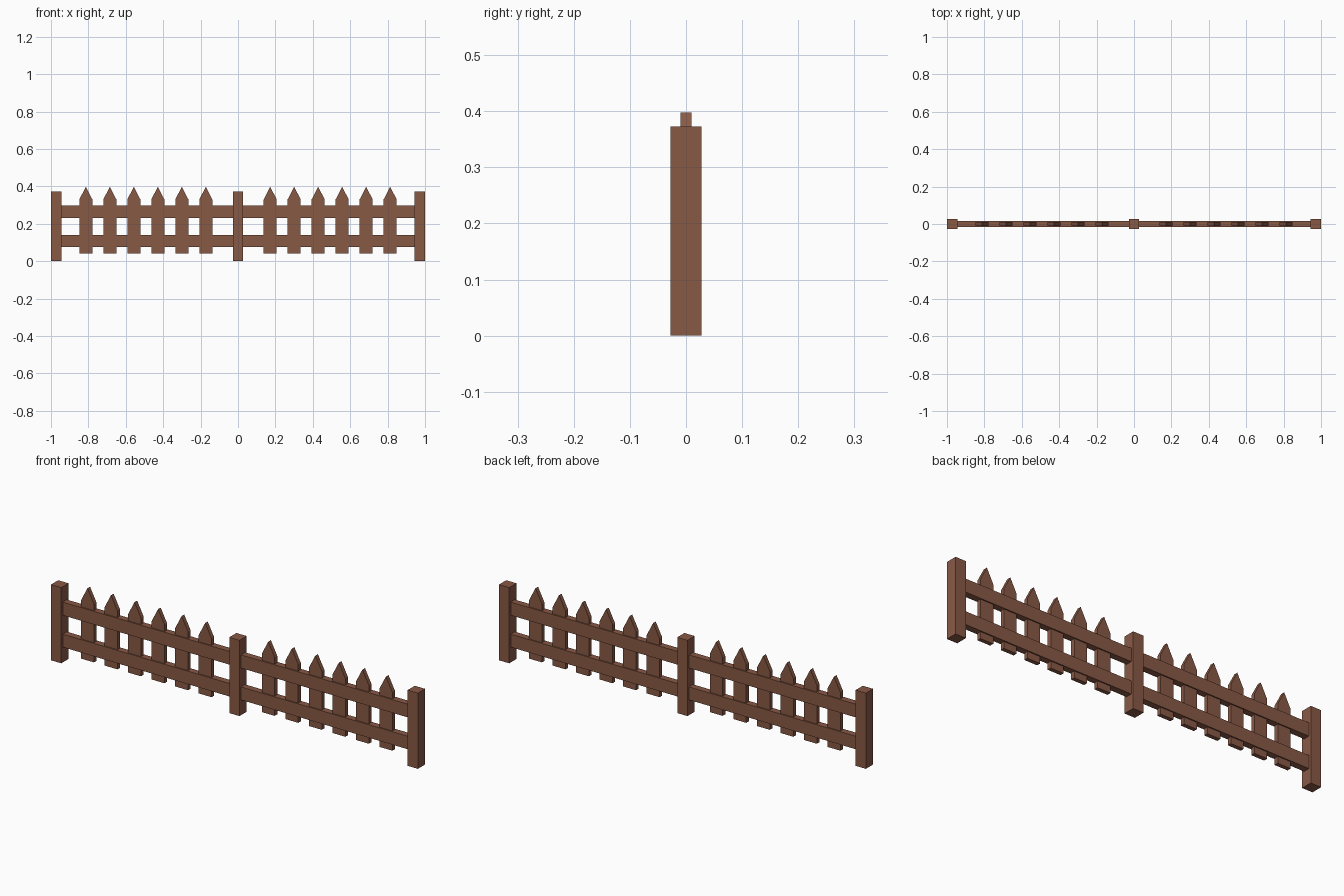
import bpy
import bmesh

if "Cube" in bpy.data.objects:
    bpy.data.objects.remove(bpy.data.objects["Cube"], do_unlink=True)

BROWN = (0.25, 0.1, 0.06, 1)
wood = bpy.data.materials.new("brown_wood")
wood.use_nodes = True
wood.diffuse_color = BROWN
wood.node_tree.nodes["Principled BSDF"].inputs["Base Color"].default_value = BROWN


def board(name, profile, depth, x=0):
    """Extrude an x-z outline through y, centred on y = 0."""
    bm = bmesh.new()
    face = bm.faces.new([bm.verts.new((px, -depth / 2, pz)) for px, pz in profile])
    extruded = bmesh.ops.extrude_face_region(bm, geom=[face])["geom"]
    verts = [v for v in extruded if isinstance(v, bmesh.types.BMVert)]
    bmesh.ops.translate(bm, verts=verts, vec=(0, depth, 0))
    bmesh.ops.recalc_face_normals(bm, faces=bm.faces)
    mesh = bpy.data.meshes.new(name)
    bm.to_mesh(mesh)
    bm.free()
    mesh.materials.append(wood)
    obj = bpy.data.objects.new(name, mesh)
    obj.location.x = x
    bpy.context.collection.objects.link(obj)


def rectangle(half_width, bottom, top):
    return [(-half_width, bottom), (half_width, bottom),
            (half_width, top), (-half_width, top)]


# Square posts
for name, x in (("right_post", -0.972), ("middle_post", 0), ("left_post", 0.972)):
    board(name, rectangle(0.028, 0, 0.373), 0.056, x)

# Long horizontal rails
board("lower_rail", rectangle(0.955, 0.075, 0.139), 0.032)
board("upper_rail", rectangle(0.955, 0.232, 0.297), 0.032)

# Pointed pickets, six on each side of the middle post
outline = [(-0.035, 0.042), (0.035, 0.042), (0.035, 0.33), (0, 0.398), (-0.035, 0.33)]
for side, sign in (("right", -1), ("left", 1)):
    for i in range(6):
        board(f"{side}_picket_{i + 1}", outline, 0.02, sign * (0.172 + 0.1283 * i))
